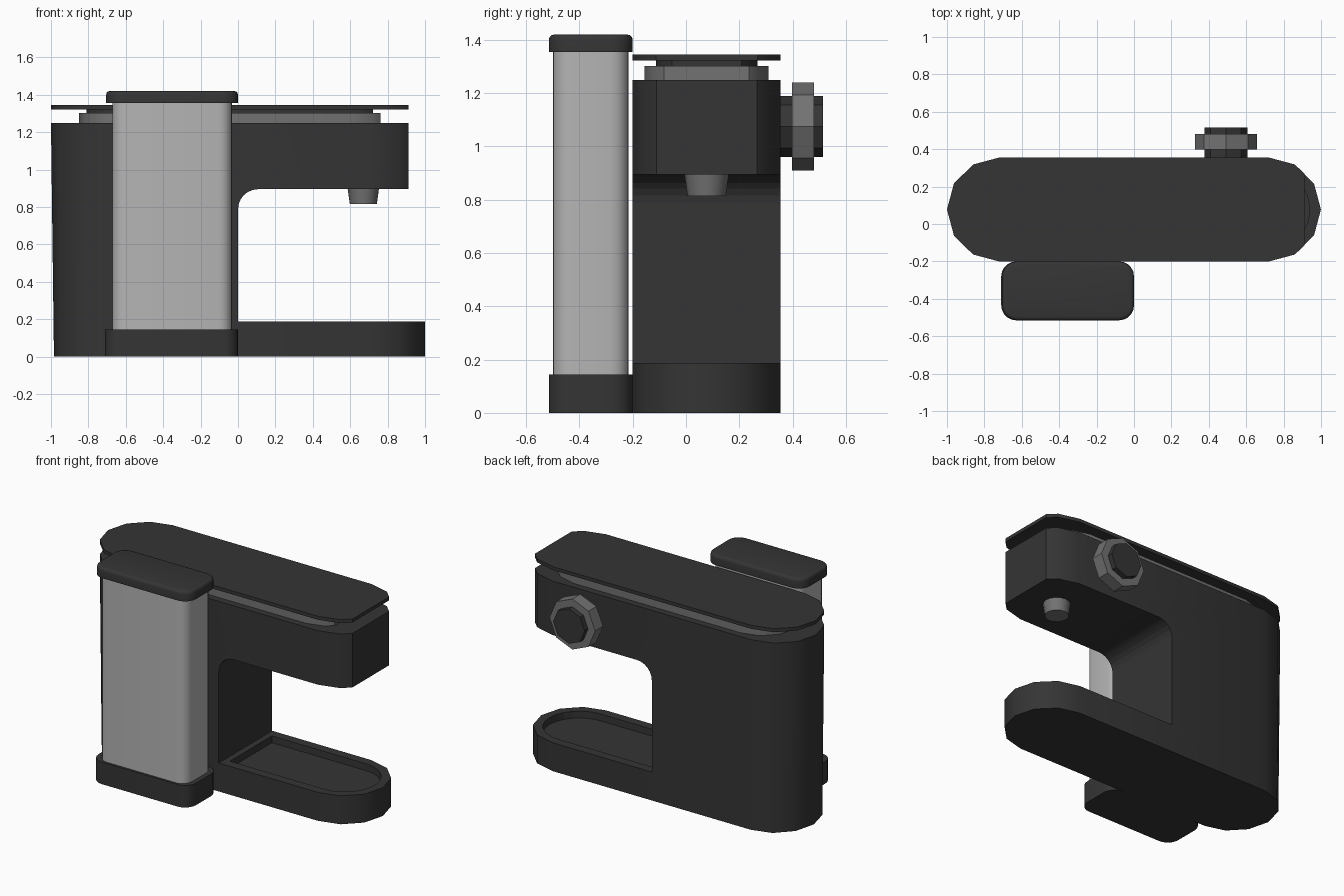
import bpy, bmesh
from math import sin, cos, pi, radians

if "Cube" in bpy.data.objects:
    bpy.data.objects.remove(bpy.data.objects["Cube"])

CY, R = 0.0775, 0.2775      # body centre line and half width
XE = 0.722                  # centre of the rounded ends
XH = 0.912                  # flat end of the head


def material(name, v):
    m = bpy.data.materials.new(name)
    m.diffuse_color = (v, v, v, 1)
    m.use_nodes = True
    m.node_tree.nodes["Principled BSDF"].inputs["Base Color"].default_value = m.diffuse_color
    return m


DARK = material("dark_plastic", 0.035)
GREY = material("grey_metal", 0.17)
CLEAR = material("light_tank", 0.46)


def loft(name, rings, mat=None, angle=35):
    """Closed solid through rings of 3D points."""
    bm = bmesh.new()
    vs = [[bm.verts.new(p) for p in ring] for ring in rings]
    n = len(vs[0])
    for a, b in zip(vs, vs[1:]):
        for i in range(n):
            j = (i + 1) % n
            bm.faces.new((a[i], a[j], b[j], b[i]))
    bm.faces.new(vs[0])
    bm.faces.new(vs[-1])
    bmesh.ops.recalc_face_normals(bm, faces=bm.faces)
    me = bpy.data.meshes.new(name)
    bm.to_mesh(me)
    bm.free()
    ob = bpy.data.objects.new(name, me)
    bpy.context.collection.objects.link(ob)
    if mat:
        me.materials.append(mat)
        smooth(ob, angle)
    return ob


def activate(ob):
    bpy.ops.object.select_all(action='DESELECT')
    ob.select_set(True)
    bpy.context.view_layer.objects.active = ob


def smooth(ob, angle=35):
    activate(ob)
    bpy.ops.object.shade_smooth_by_angle(angle=radians(angle))


def cut(ob, cutter):
    cutter.hide_render = True
    activate(ob)
    m = ob.modifiers.new("cut", 'BOOLEAN')
    m.operation, m.solver, m.object = 'DIFFERENCE', 'EXACT', cutter
    bpy.ops.object.modifier_apply(modifier=m.name)
    bpy.data.objects.remove(cutter)


def stadium(left=1.0):
    right = [(XE + R * cos(a), R * sin(a)) for a in (radians(d) for d in range(-90, 91, 30))]
    k = (left - XE) / R
    return right + [(-XE + k * R * cos(a), R * sin(a)) for a in (radians(d) for d in range(90, 271, 30))]


def head_outline(sx=1, sy=1):
    # stadium with its right end cut flat, scaled about its middle
    mid = (XH - 1) / 2
    pts = [p for p in stadium() if p[0] < XH]
    pts += [(-9, 0)]
    pts.pop()
    pts = pts[:2] + [(XH, -0.19), (XH, 0.19)] + pts[2:]
    return [(mid + (x - mid) * sx, CY + y * sy) for x, y in pts]


def at(pts, z):
    return [(x, y, z) for x, y in pts]


def prism(name, pts, z0, z1, mat=None):
    return loft(name, [at(pts, z0), at(pts, z1)], mat)


def rounded(x0, x1, y0, y1, r, n=5):
    out = []
    for k, (cx, cy) in enumerate([(x1 - r, y1 - r), (x0 + r, y1 - r), (x0 + r, y0 + r), (x1 - r, y0 + r)]):
        for i in range(n + 1):
            a = (k + i / n) * pi / 2
            out.append((cx + r * cos(a), cy + r * sin(a)))
    return out


def circle(r, n):
    return [(r * cos(2 * pi * i / n), r * sin(2 * pi * i / n)) for i in range(n)]


# body: tapered block, cup opening cut out, drip tray recessed
body = loft("body", [[(x, CY + y, z) for x, y in stadium(left)] for z, left in ((0, 0.984), (1.25, 1.0))], DARK)
f = 0.107
opening = [(0, 0.187), (1.3, 0.187), (1.3, 1.5), (XH, 1.5), (XH, 0.895)]
opening += [(f - f * sin(a), 0.895 - f + f * cos(a)) for a in (i * pi / 12 for i in range(7))]
cut(body, loft("opening_cutter", [[(x, y, z) for x, z in opening] for y in (-1, 1)]))
ri = R - 0.06
tray = [(XE + ri * cos(a), CY + ri * sin(a)) for a in (radians(d) for d in range(-90, 91, 15))]
tray += [(0.04, CY + ri), (0.04, CY - ri)]
cut(body, prism("tray_cutter", tray, 0.142, 0.4))
smooth(body)

# stacked collar and lid
prism("grey_collar", head_outline(0.842, 0.84), 1.25, 1.302, GREY)
prism("lid_neck", head_outline(0.8, 0.685), 1.302, 1.322, DARK)
prism("lid", head_outline(), 1.322, 1.345, DARK)

# water tank with foot and cap
prism("tank_foot", rounded(-0.71, 0.0, -0.515, -0.2, 0.08), 0, 0.145, DARK)
prism("water_tank", rounded(-0.672, -0.032, -0.5, -0.215, 0.07), 0.145, 1.355, CLEAR)
cap = []
for z, i in ((1.355, 0), (1.4, 0), (1.411, 0.003), (1.417, 0.009), (1.42, 0.02)):
    cap.append(at(rounded(-0.705 + i, 0.0 - i, -0.515 + i, -0.2 - i, 0.08 - i), z))
loft("tank_cap", cap, DARK)

# octagonal steam knob on the back
for name, r, y0, y1, mat in (("knob_core", 0.115, 0.34, 0.515, DARK), ("knob_grip", 0.166, 0.397, 0.48, GREY)):
    loft(name, [[(0.491 + x, y, 1.075 + z) for x, z in circle(r, 8)] for y in (y0, y1)], mat)

# spout under the head
loft("spout", [[(0.67 + x, CY + y, z) for x, y in circle(r, 16)] for r, z in ((0.072, 0.815), (0.084, 0.9))], GREY)
